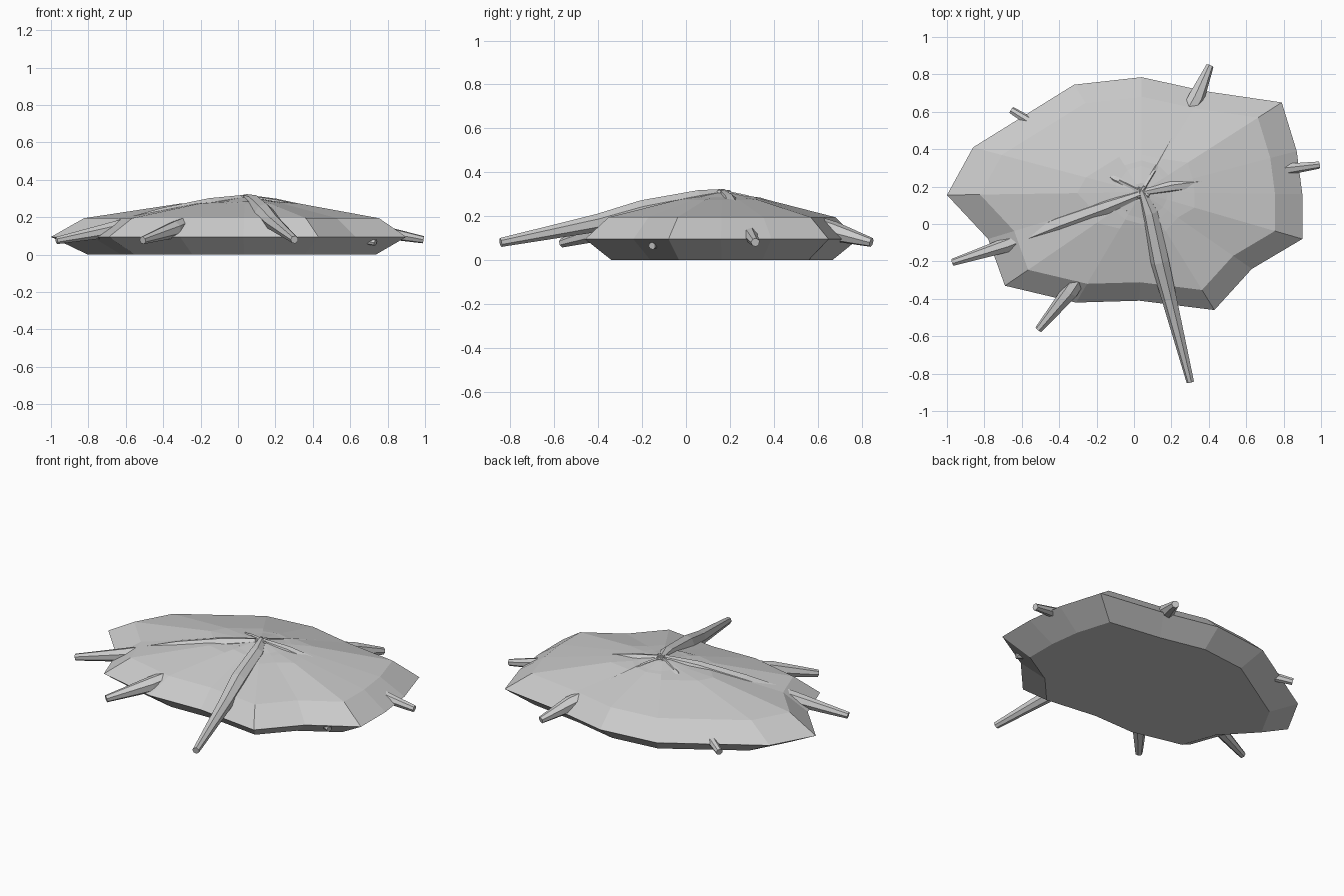
import bpy, bmesh, math
from mathutils import Vector

CX, CY = 0.04, 0.17

def finish(bm, name):
    bmesh.ops.recalc_face_normals(bm, faces=bm.faces)
    me = bpy.data.meshes.new(name)
    bm.to_mesh(me)
    bm.free()
    ob = bpy.data.objects.new(name, me)
    bpy.context.collection.objects.link(ob)
    return ob

def loft(bm, rings):
    vs = [[bm.verts.new(p) for p in r] for r in rings]
    n = len(vs[0])
    for a, b in zip(vs, vs[1:]):
        for i in range(n):
            j = (i + 1) % n
            bm.faces.new((a[i], a[j], b[j], b[i]))
    bm.faces.new(vs[0])
    bm.faces.new(vs[-1])

# Irregular mound: rim outline scaled towards its centre at each height
rim = [(0.04, 0.785), (-0.32, 0.745), (-0.86, 0.41), (-1.0, 0.155), (-0.78, -0.08),
       (-0.69, -0.33), (-0.31, -0.42), (0.03, -0.41), (0.43, -0.46), (0.63, -0.24),
       (0.90, -0.08), (0.90, 0.16), (0.87, 0.39), (0.79, 0.65), (0.38, 0.71)]

def scaled(s, z):
    return [(CX + (x - CX) * s, CY + (y - CY) * s, z) for x, y in rim]

def circle(r, z):
    out = []
    for x, y in rim:
        a = math.atan2(y - CY, x - CX)
        out.append((CX + r * math.cos(a), CY + r * math.sin(a), z))
    return out

bm = bmesh.new()
loft(bm, [scaled(0.81, 0.0), scaled(1.0, 0.095), scaled(0.83, 0.195),
          scaled(0.33, 0.274), circle(0.17, 0.284), circle(0.14, 0.288), circle(0.05, 0.305)])
finish(bm, "mound")

# Tapered roots swept along a path of (x, y, z, radius)
def root(name, path, sides=7):
    pts = [Vector(p[:3]) for p in path]
    rings = []
    for i, p in enumerate(pts):
        d = (pts[min(i + 1, len(pts) - 1)] - pts[max(i - 1, 0)]).normalized()
        u = d.cross(Vector((0, 0, 1))).normalized()
        v = u.cross(d)
        r = path[i][3]
        rings.append([p + r * (math.cos(t) * u + math.sin(t) * v)
                      for t in (2 * math.pi * k / sides for k in range(sides))])
    bm = bmesh.new()
    loft(bm, rings)
    finish(bm, name)

root("front_root", [(0.04, 0.18, 0.305, 0.02), (0.085, 0.06, 0.275, 0.045),
                    (0.14, -0.2, 0.222, 0.052), (0.19, -0.4, 0.17, 0.042), (0.302, -0.845, 0.08, 0.021)])
root("left_root", [(0.06, 0.17, 0.305, 0.018), (-0.15, 0.09, 0.262, 0.042),
                   (-0.4, 0.0, 0.203, 0.05), (-0.67, -0.11, 0.135, 0.042), (-0.97, -0.206, 0.076, 0.02)])
root("right_root", [(0.03, 0.165, 0.305, 0.018), (0.2, 0.2, 0.266, 0.035),
                    (0.45, 0.23, 0.205, 0.042), (0.75, 0.285, 0.125, 0.037), (0.99, 0.316, 0.08, 0.02)])
root("back_root", [(0.02, 0.14, 0.31, 0.01), (0.12, 0.3, 0.26, 0.03),
                   (0.33, 0.67, 0.13, 0.047), (0.405, 0.845, 0.08, 0.021)])
root("front_left_root", [(0.06, 0.2, 0.31, 0.01), (-0.08, 0.03, 0.25, 0.03),
                         (-0.34, -0.36, 0.135, 0.046), (-0.51, -0.565, 0.077, 0.021)])
root("back_left_root", [(0.08, 0.15, 0.31, 0.01), (-0.1, 0.24, 0.26, 0.03),
                        (-0.4, 0.45, 0.14, 0.036), (-0.655, 0.608, 0.075, 0.02)])
root("front_right_root", [(0.02, 0.19, 0.31, 0.01), (0.16, 0.12, 0.25, 0.03),
                          (0.45, -0.03, 0.13, 0.035), (0.735, -0.155, 0.064, 0.017)])

# Small twigs poking out at the crown
for i, (x, y) in enumerate([(-0.08, 0.23), (0.11, 0.285)]):
    root("crown_twig_%d" % (i + 1), [(CX, CY, 0.308, 0.012), (x, y, 0.285, 0.01)], 5)
